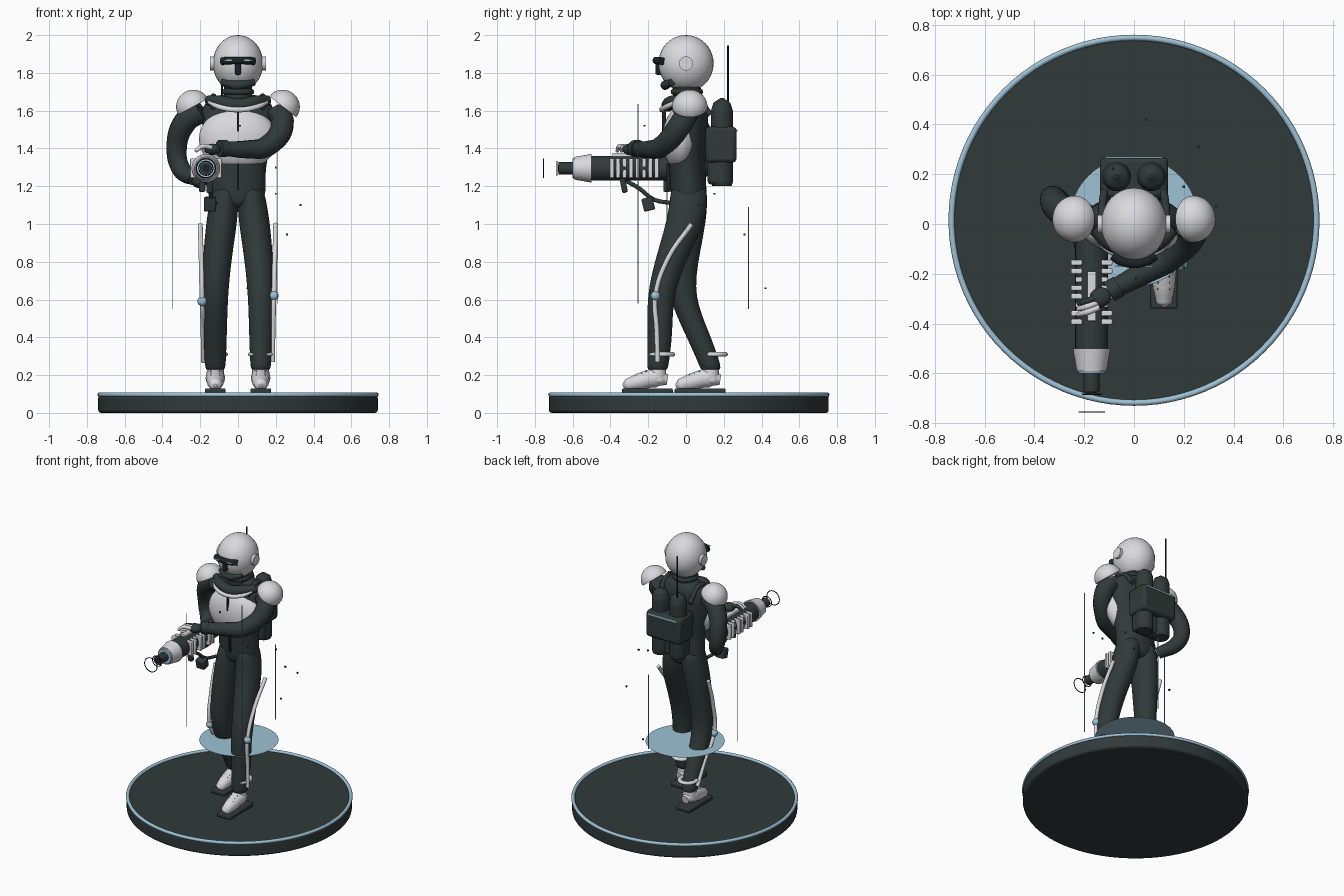
import bpy, bmesh, math
from mathutils import Vector

if "Cube" in bpy.data.objects:
    bpy.data.objects.remove(bpy.data.objects["Cube"], do_unlink=True)


def material(name, rgb):
    m = bpy.data.materials.new(name)
    m.use_nodes = True
    m.diffuse_color = (*rgb, 1)
    m.node_tree.nodes["Principled BSDF"].inputs["Base Color"].default_value = (*rgb, 1)
    return m


WHITE = material("armour white", (.70, .70, .73))
DARK = material("suit charcoal", (.030, .042, .042))
BLACK = material("visor black", (.012, .016, .018))
BLUE = material("glow blue", (.34, .54, .67))


def finish(name, mat, angle=40):
    o = bpy.context.object
    o.name = name
    o.data.materials.clear()
    o.data.materials.append(mat)
    bpy.ops.object.shade_smooth_by_angle(angle=math.radians(angle))
    return o


def box(name, mat, at, size, bevel=.008, rot=(0, 0, 0)):
    bpy.ops.mesh.primitive_cube_add(size=1, location=at, rotation=rot)
    bpy.context.object.scale = size
    bpy.ops.object.transform_apply(location=False, rotation=False)
    if bevel:
        b = bpy.context.object.modifiers.new("edge", "BEVEL")
        b.width, b.segments = bevel, 2
    return finish(name, mat)


def ball(name, mat, at, size, rot=(0, 0, 0)):
    bpy.ops.mesh.primitive_uv_sphere_add(segments=32, ring_count=20, location=at, rotation=rot)
    bpy.context.object.scale = size
    return finish(name, mat, 60)


def rod(name, mat, a, b, r, r2=None, sides=32):
    a, b = Vector(a), Vector(b)
    bpy.ops.mesh.primitive_cone_add(vertices=sides, radius1=r, radius2=r if r2 is None else r2,
                                    depth=(b - a).length, location=(a + b) / 2)
    bpy.context.object.rotation_euler = (b - a).to_track_quat("Z", "Y").to_euler()
    return finish(name, mat)


def ring(name, mat, at, r, thick, rot=(0, 0, 0), scale=(1, 1, 1), seg=48):
    bpy.ops.mesh.primitive_torus_add(major_radius=r, minor_radius=thick, major_segments=seg,
                                     minor_segments=10, location=at, rotation=rot)
    bpy.context.object.scale = scale
    return finish(name, mat, 60)


def tube(name, mat, points, radii):
    """Round tube through points, with a radius at each one."""
    c = bpy.data.curves.new(name, "CURVE")
    c.dimensions, c.bevel_depth, c.use_fill_caps = "3D", 1, True
    c.bevel_resolution, c.resolution_u = 5, 8
    s = c.splines.new("BEZIER")
    s.bezier_points.add(len(points) - 1)
    for p, co, r in zip(s.bezier_points, points, radii):
        p.co, p.radius = co, r
        p.handle_left_type = p.handle_right_type = "AUTO"
    o = bpy.data.objects.new(name, c)
    bpy.context.collection.objects.link(o)
    bpy.ops.object.select_all(action="DESELECT")
    o.select_set(True)
    bpy.context.view_layer.objects.active = o
    bpy.ops.object.convert(target="MESH")
    return finish(name, mat, 50)


def loft(name, mat, rows, sides=20):
    """Skin of horizontal ellipses, each row being z, x, y, x radius, y radius."""
    bm = bmesh.new()
    loops = [[bm.verts.new((x + rx * math.cos(t), y + ry * math.sin(t), z))
              for t in (math.tau * i / sides for i in range(sides))] for z, x, y, rx, ry in rows]
    for lo, hi in zip(loops, loops[1:]):
        for i in range(sides):
            j = (i + 1) % sides
            bm.faces.new((lo[i], lo[j], hi[j], hi[i]))
    bm.faces.new(loops[0][::-1])
    bm.faces.new(loops[-1])
    me = bpy.data.meshes.new(name)
    bm.to_mesh(me)
    bm.free()
    o = bpy.data.objects.new(name, me)
    bpy.context.collection.objects.link(o)
    bpy.ops.object.select_all(action="DESELECT")
    o.select_set(True)
    bpy.context.view_layer.objects.active = o
    o.modifiers.new("smooth", "SUBSURF").levels = 2
    o.modifiers["smooth"].render_levels = 2
    return finish(name, mat, 60)


# Display base with glowing rim and hovering disc
bpy.ops.mesh.primitive_cylinder_add(vertices=96, radius=.74, depth=.094, location=(0, .015, .047))
bv = bpy.context.object.modifiers.new("edge", "BEVEL")
bv.width, bv.segments, bv.limit_method = .015, 3, "ANGLE"
finish("base", DARK)
ring("base_rim", BLUE, (0, .015, .096), .733, .012, seg=96)
bpy.ops.mesh.primitive_circle_add(vertices=64, radius=.26, fill_type="NGON", location=(0, .01, .505))
finish("hover_disc", BLUE)

# Legs, braces and shoes: the left foot stands forward
for side, s, knee_y, ankle_y, knee_z in (("left", 1, -.14, -.15, .62), ("right", -1, -.03, .13, .59)):
    loft(side + "_leg", DARK, [
        (.22, s * .12, ankle_y, .05, .052), (.25, s * .12, ankle_y, .056, .058),
        (.42, s * .122, (knee_y + ankle_y) / 2 + .01, .064, .066), (.62, s * .122, knee_y, .069, .07),
        (.82, s * .11, knee_y * .55, .077, .085), (1.02, s * .085, .005, .084, .105),
        (1.15, s * .07, .015, .075, .1), (1.2, s * .06, .015, .07, .09)])
    x = s * .195
    tube(side + "_leg_brace", WHITE,
         [(x + s * .005, .03, 1), (x, knee_y * .6 - .01, .82), (x - s * .005, knee_y - .022, knee_z),
          (x - s * .01, (knee_y + ankle_y) / 2 - .01, .44), (x - s * .012, ankle_y, .27)], [.013] * 5)
    ball(side + "_knee_joint", BLUE, (x - s * .005, knee_y - .022, knee_z), (.025,) * 3)
    ring(side + "_ankle_ring", WHITE, (s * .122, ankle_y + .02, .31), .055, .014, scale=(1, 1.05, .9))
    heel = ankle_y + .06
    tube(side + "_shoe", WHITE, [(s * .12, heel - .008, .175), (s * .12, heel - .07, .185),
                                 (s * .12, heel - .16, .165), (s * .12, heel - .225, .148),
                                 (s * .12, heel - .245, .145)], [.028, .052, .045, .032, .008])
    tube(side + "_shoe_cuff", WHITE, [(s * .12, ankle_y, .17), (s * .12, ankle_y, .25)], [.048, .044])
    for k in range(3):
        rod(side + "_lace", BLACK, (s * .12 - .025, heel - .12 - .025 * k, .217 - .01 * k),
            (s * .12 + .025, heel - .12 - .025 * k, .217 - .01 * k), .005, sides=8)
    box(side + "_sole", DARK, (s * .12, heel - .115, .115), (.11, .27, .03))

# Torso, chest shell and collar
loft("torso", DARK, [
    (1.08, 0, .015, .10, .08), (1.14, 0, .015, .15, .098), (1.22, 0, .012, .147, .095),
    (1.32, 0, .005, .15, .098), (1.45, 0, .012, .185, .105), (1.58, 0, .02, .20, .1),
    (1.65, 0, .025, .18, .085), (1.69, 0, .02, .1, .07)])
ball("chest_shell", WHITE, (0, -.025, 1.45), (.207, .1, .17))
box("chest_seam", BLACK, (0, -.117, 1.55), (.008, .02, .12), 0)
box("waist_seam", BLACK, (0, -.092, 1.25), (.008, .02, .14), 0)
tube("collar", DARK, [(-.16, -.02, 1.655), (-.09, -.075, 1.645), (0, -.095, 1.63),
                      (.09, -.075, 1.645), (.16, -.02, 1.655)], [.025, .035, .035, .035, .025])
tube("collar_trim", WHITE, [(-.15, -.055, 1.645), (-.1, -.105, 1.62), (0, -.128, 1.605),
                            (.1, -.105, 1.62), (.15, -.055, 1.645)], [.012, .014, .014, .014, .012])
rod("neck", DARK, (0, .01, 1.62), (0, 0, 1.76), .075)
ring("neck_ring", DARK, (0, .005, 1.70), .07, .016)

# Helmet and visor
ball("helmet", WHITE, (0, 0, 1.85), (.133, .146, .15))
tube("chin_guard", DARK, [(-.085, -.075, 1.75), (0, -.11, 1.735), (.085, -.075, 1.75)], [.018, .025, .018])
tube("visor", BLACK, [(-.085, -.125, 1.862), (-.045, -.15, 1.865), (.045, -.15, 1.865),
                      (.085, -.125, 1.862)], [.02] * 4)
box("visor_slit", BLUE, (0, -.17, 1.868), (.15, .006, .008), 0)
box("visor_nose", BLACK, (0, -.142, 1.825), (.03, .04, .07))
for s in (1, -1):
    rod("ear_disc", WHITE, (s * .12, 0, 1.85), (s * .147, 0, 1.85), .037)

# Shoulder domes
for s, tilt in ((1, 38), (-1, 28)):
    o = ball("shoulder_dome", WHITE, (s * .238, .02, 1.622), (.09, .094, .088),
             (0, s * math.radians(tilt), 0))
    bm = bmesh.new()
    bm.from_mesh(o.data)
    bmesh.ops.bisect_plane(bm, geom=bm.verts[:] + bm.edges[:] + bm.faces[:], plane_co=(0, 0, -.02),
                           plane_no=(0, 0, -1), clear_outer=True)
    bmesh.ops.holes_fill(bm, edges=[e for e in bm.edges if e.is_boundary])
    bm.to_mesh(o.data)
    bm.free()

# Arms and hands
tube("right_arm", DARK, [(-.19, .02, 1.60), (-.28, .05, 1.54), (-.325, .10, 1.38),
                         (-.30, .08, 1.29), (-.23, -.03, 1.24)], [.06, .062, .054, .05, .038])
ball("right_hand", DARK, (-.205, -.07, 1.225), (.04, .05, .035))
tube("left_arm", DARK, [(.20, .01, 1.60), (.235, -.02, 1.54), (.15, -.13, 1.41),
                        (.05, -.19, 1.395), (-.09, -.265, 1.40)], [.06, .062, .056, .048, .037])
rod("left_cuff", DARK, (-.06, -.25, 1.40), (-.10, -.272, 1.40), .044)
ball("left_hand", DARK, (-.135, -.295, 1.395), (.045, .04, .03), (0, 0, .5))
for k in range(3):
    tube("left_finger", WHITE if k else DARK, [(-.14, -.29 - .022 * k, 1.405), (-.19, -.31 - .022 * k, 1.41),
                                               (-.225, -.32 - .022 * k, 1.385)], [.013, .013, .009])

# Rifle, along the y axis
GX, GZ = -.17, 1.295
for name, mat, y0, y1, r0, r1 in (
        ("rifle_body", DARK, -.06, -.51, .066, .066), ("rifle_nose", WHITE, -.50, -.59, .076, .06),
        ("nose_ring", BLUE, -.588, -.60, .056, .052), ("barrel", DARK, -.58, -.675, .032, .032),
        ("bore", BLACK, -.67, -.678, .02, .02)):
    rod(name, mat, (GX, y0, GZ), (GX, y1, GZ), r0, r1)
for k in range(8):
    w = .13 if k in (2, 5) else .166
    box("rifle_rib", WHITE, (GX, -.155 - k * .034, GZ), (w, .022, .105), .005)
box("top_rail", WHITE, (GX, -.29, GZ + .068), (.035, .2, .025), .004)
for y, r in ((-.683, .037), (-.755, .05)):
    ring("muzzle_ring", BLACK, (GX, y, GZ), r, .003, (math.pi / 2, 0, 0))
box("fore_grip", DARK, (GX + .02, -.33, 1.205), (.035, .03, .08), rot=(.2, 0, 0))
box("rear_grip", DARK, (GX - .02, -.1, 1.215), (.035, .04, .09))
tube("power_cable", DARK, [(GX, -.32, 1.23), (GX + .02, -.25, 1.19), (GX + .03, -.17, 1.13),
                           (-.12, -.07, 1.11)], [.011] * 4)
box("power_cell", DARK, (GX + .022, -.2, 1.105), (.065, .06, .07), rot=(.25, 0, 0))

# Backpack with tanks and antenna
box("pack_lower", DARK, (0, .165, 1.31), (.24, .1, .2), .015)
box("pack_upper", DARK, (0, .185, 1.42), (.275, .165, .19), .02)
box("pack_strip", BLUE, (0, .268, 1.495), (.23, .008, .012), 0)
for s in (1, -1):
    x = s * .07
    tube("tank", DARK, [(x, .19, 1.2), (x, .19, 1.22), (x, .19, 1.6), (x, .19, 1.64), (x, .19, 1.668)],
         [.052, .059, .059, .047, .008])
    tube("pack_strap", DARK, [(s * .12, .13, 1.58), (s * .13, .03, 1.675), (s * .13, -.07, 1.62)], [.016] * 3)
rod("antenna", BLACK, (-.085, .222, 1.5), (-.085, .222, 1.945), .005, sides=8)

# Thin light beams and floating specks
for x, y, z0, z1 in ((-.345, -.1, .55, 1.37), (.21, -.255, .58, 1.635), (.07, .33, .55, 1.09)):
    rod("light_beam", BLUE, (x, y, z0), (x, y, z1), .0025, sides=6)
for at in ((.05, .42, .66), (.26, .31, .945), (.2, .15, 1.16), (.33, .07, 1.1), (.01, -.22, 1.52),
           (.2, -.175, 1.3)):
    box("speck", DARK, at, (.01, .01, .01), 0)
